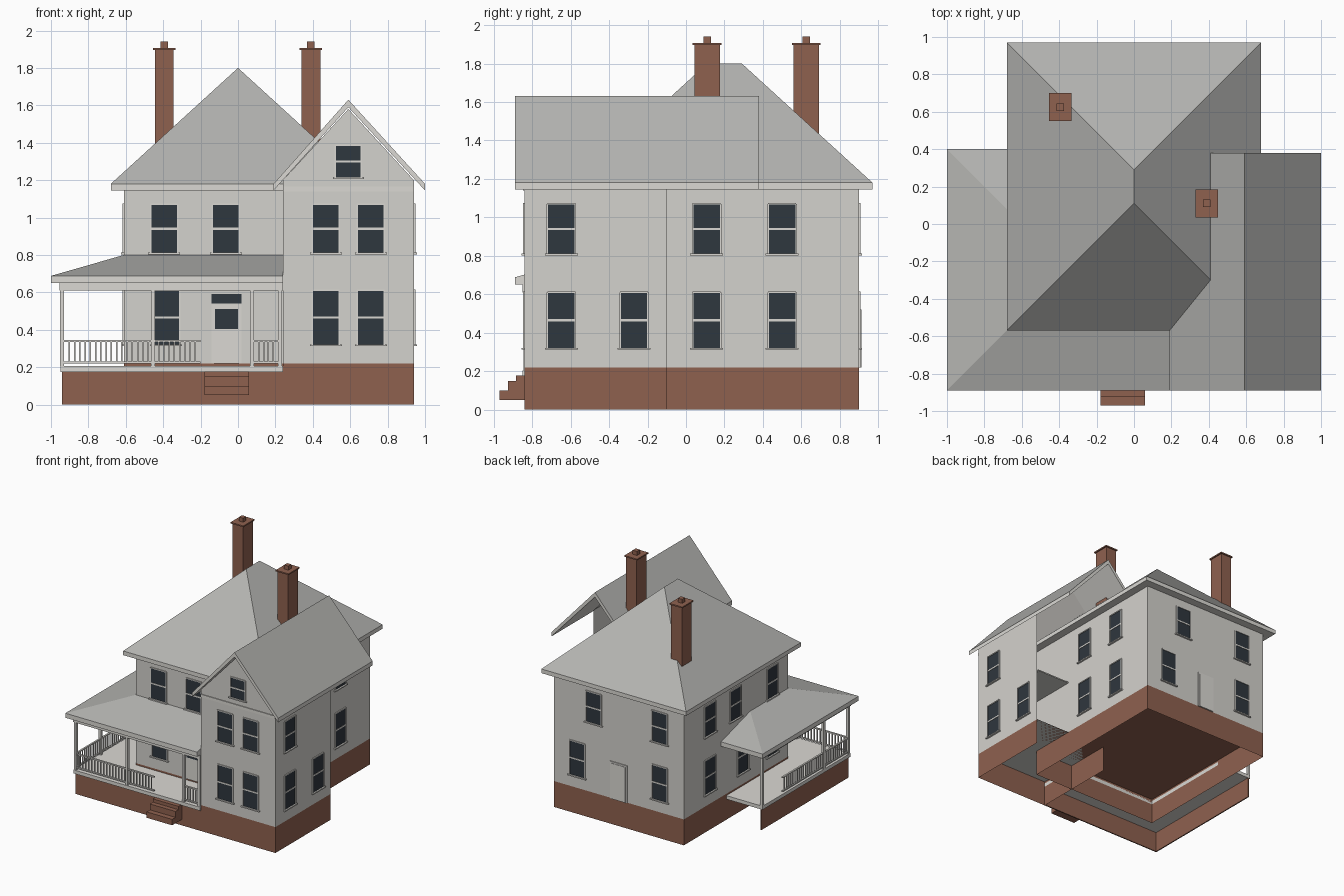
import bpy, bmesh
from mathutils import Vector

cube = bpy.data.objects.get("Cube")
if cube:
    bpy.data.objects.remove(cube)


def material(name, rgb):
    # sRGB bytes to linear colour
    lin = [((c / 255 + 0.055) / 1.055) ** 2.4 for c in rgb] + [1]
    m = bpy.data.materials.new(name)
    m.use_nodes = True
    m.diffuse_color = lin
    m.node_tree.nodes["Principled BSDF"].inputs["Base Color"].default_value = lin
    return m


WALL = material("wall_paint", (212, 210, 205))
TRIM = material("trim_paint", (219, 217, 212))
ROOF = material("roof_shingle", (180, 180, 177))
BRICK = material("brick", (143, 97, 79))
GLASS = material("window_glass", (47, 55, 62))


def finish(name, bm, mats, rule=None):
    me = bpy.data.meshes.new(name)
    for m in mats:
        me.materials.append(m)
    if rule:
        bm.normal_update()
        for f in bm.faces:
            f.material_index = rule(f)
    bm.to_mesh(me)
    bm.free()
    ob = bpy.data.objects.new(name, me)
    bpy.context.collection.objects.link(ob)
    return ob


def add_box(bm, x, y, z, mat=0, skip=()):
    """Box from (min, max) ranges; faces whose outward direction is in skip are left out."""
    ctr = Vector((sum(x) / 2, sum(y) / 2, sum(z) / 2))
    vs = bmesh.ops.create_cube(bm, size=1)["verts"]
    for v in vs:
        v.co = Vector((v.co.x * (x[1] - x[0]), v.co.y * (y[1] - y[0]), v.co.z * (z[1] - z[0]))) + ctr
    faces = {f for v in vs for f in v.link_faces}
    for f in faces:
        f.material_index = mat
        f.normal_update()
    gone = [f for f in faces if any(f.normal.dot(Vector(d)) > 0.9 for d in skip)]
    bmesh.ops.delete(bm, geom=gone, context="FACES")


def box(name, x, y, z, mat, skip=()):
    bm = bmesh.new()
    add_box(bm, x, y, z, 0, skip)
    return finish(name, bm, [mat])


def solid(name, verts, faces, mats, rule=None):
    bm = bmesh.new()
    vs = [bm.verts.new(v) for v in verts]
    for f in faces:
        bm.faces.new([vs[i] for i in f])
    bmesh.ops.recalc_face_normals(bm, faces=bm.faces)
    return finish(name, bm, mats, rule)


def extrude_y(name, profile, y0, y1, mats, rule=None, open_back=False):
    n = len(profile)
    verts = [(x, y, z) for y in (y0, y1) for x, z in profile]
    faces = [list(range(n)), list(range(n, 2 * n))]
    faces += [[i, (i + 1) % n, (i + 1) % n + n, i + n] for i in range(n)]
    if open_back:
        faces.pop(1)
    return solid(name, verts, faces, mats, rule)


def on_wall(bm, side, plane, u, z, depth, mat):
    """Plate on a wall; side is front, back, left (+x) or right (-x)."""
    sign = 1 if side in ("back", "left") else -1
    d = sorted((plane - sign * 0.002, plane + sign * depth))
    if side in ("front", "back"):
        add_box(bm, u, d, z, mat)
    else:
        add_box(bm, d, u, z, mat)


def window(name, side, plane, c, z0, z1, w=0.145):
    bm = bmesh.new()
    a, b, mid = c - w / 2, c + w / 2, (z0 + z1) / 2
    on_wall(bm, side, plane, (a, b), (z0, z1), 0.003, 0)
    on_wall(bm, side, plane, (a, b), (mid - 0.006, mid + 0.006), 0.006, 1)
    on_wall(bm, side, plane, (a - 0.013, b + 0.013), (z0 - 0.008, z0 + 0.002), 0.016, 1)
    for e in (a, b):
        on_wall(bm, side, plane, (e - 0.004, e + 0.004), (z0, z1), 0.008, 1)
    on_wall(bm, side, plane, (a, b), (z1 - 0.003, z1 + 0.005), 0.008, 1)
    finish(name, bm, [GLASS, TRIM])


DOWN, BACK = (0, 0, -1), (0, 1, 0)
roof_top = lambda f: 1 if f.normal.z > 0.1 else 0

# Foundations and walls
box("main_foundation", (-0.61, 0.61), (-0.5, 0.9), (0, 0.22), BRICK, [DOWN])
box("wing_foundation", (0.24, 0.94), (-0.84, -0.1), (0, 0.22), BRICK, [DOWN, BACK])
box("main_walls", (-0.61, 0.61), (-0.5, 0.9), (0.22, 1.16), WALL)
extrude_y("wing_walls", [(0.24, 0.22), (0.94, 0.22), (0.94, 1.2), (0.59, 1.58), (0.24, 1.2)],
          -0.84, -0.1, [WALL], open_back=True)
box("wing_upper_floor", (0.25, 0.93), (-0.83, -0.1), (0.68, 0.69), WALL)
box("wing_frieze", (0.24, 0.94), (-0.847, -0.83), (1.14, 1.165), TRIM)

# Main hip roof with fascia
E, R = 0.68, 1.18
hip = [(x, y, z) for z in (1.145, R) for x, y in ((-E, -0.57), (E, -0.57), (E, 0.97), (-E, 0.97))]
hip += [(0, 0.11, 1.8), (0, 0.29, 1.8)]
solid("main_roof", hip,
      [(0, 1, 2, 3), (0, 1, 5, 4), (1, 2, 6, 5), (2, 3, 7, 6), (3, 0, 4, 7),
       (4, 5, 8), (5, 6, 9, 8), (6, 7, 9), (7, 4, 8, 9)], [TRIM, ROOF], roof_top)

# Wing gable roof
extrude_y("wing_roof", [(1, 1.18), (1, 1.145), (0.59, 1.59), (0.19, 1.145), (0.19, 1.18), (0.59, 1.63)],
          -0.89, 0.38, [TRIM, ROOF], roof_top)

# Porch roof wrapping the front and one side
plan = [(-1, -0.89), (0.24, -0.89), (0.24, -0.5), (-0.61, -0.5), (-0.61, 0.4), (-1, 0.4)]
pv = [(x, y, z) for z in (0.65, 0.688) for x, y in plan]
pv += [(0.24, -0.5, 0.8), (-0.61, -0.5, 0.8), (-0.61, 0.01, 0.8)]
solid("porch_roof", pv,
      [(0, 1, 2, 3, 4, 5), (0, 1, 7, 6), (5, 0, 6, 11), (4, 5, 11, 10), (1, 2, 8, 7),
       (7, 8, 12), (6, 7, 12, 13), (11, 6, 13, 14), (10, 11, 14)], [TRIM, ROOF], roof_top)

# Porch floor, skirt and beams
bm = bmesh.new()
add_box(bm, (-0.95, 0.24), (-0.85, -0.5), (0.175, 0.205))
add_box(bm, (-0.95, -0.61), (-0.5, 0.33), (0.175, 0.205))
finish("porch_floor", bm, [TRIM])
bm = bmesh.new()
add_box(bm, (-0.94, 0.24), (-0.84, -0.83), (0, 0.175))
add_box(bm, (-0.94, -0.93), (-0.83, 0.33), (0, 0.175))
finish("porch_skirt", bm, [BRICK])
bm = bmesh.new()
add_box(bm, (-0.955, 0.24), (-0.85, -0.82), (0.61, 0.65))
add_box(bm, (-0.955, -0.925), (-0.82, 0.33), (0.61, 0.65))
finish("porch_beams", bm, [TRIM])

# Porch posts
bm = bmesh.new()
for px, py in ((-0.94, -0.835), (-0.455, -0.835), (0.075, -0.835), (0.225, -0.835), (-0.94, -0.5), (-0.94, 0.32)):
    add_box(bm, (px - 0.011, px + 0.011), (py - 0.011, py + 0.011), (0.205, 0.61))
finish("porch_posts", bm, [TRIM])


# Porch railings
def railing(name, a, b, along_x, line):
    bm = bmesh.new()

    def bar(u, z, half):
        w = (line - half, line + half)
        add_box(bm, *((u, w) if along_x else (w, u)), z)
    for z in (0.22, 0.335):
        bar((a, b), (z, z + 0.01), 0.007)
    n = round((b - a) / 0.028)
    for i in range(1, n):
        u = a + (b - a) * i / n
        bar((u - 0.004, u + 0.004), (0.225, 0.34), 0.004)
    finish(name, bm, [TRIM])


railing("front_railing_long", -0.93, -0.2, True, -0.835)
railing("front_railing_short", 0.085, 0.215, True, -0.835)
railing("side_railing", -0.83, 0.05, False, -0.94)

# Porch steps
extrude = [(-0.97, -0.84, 0.1), (-0.925, -0.84, 0.15), (-0.885, -0.84, 0.178)]
bm = bmesh.new()
low = 0.05
for y0, y1, top in extrude:
    add_box(bm, (-0.18, 0.06), (y0, y1), (low, top))
    low = top
finish("porch_steps", bm, [BRICK])

# Chimneys with cap and flue
for name, cx, cy in (("right_chimney", -0.395, 0.625), ("left_chimney", 0.39, 0.11)):
    bm = bmesh.new()
    for hx, hy, z0, z1 in ((0.05, 0.066, 1.16, 1.895), (0.06, 0.075, 1.895, 1.906), (0.02, 0.02, 1.906, 1.94)):
        add_box(bm, (cx - hx, cx + hx), (cy - hy, cy + hy), (z0, z1))
    finish(name, bm, [BRICK])

# Windows: side, wall plane, upper centres, lower centres
rows = (("main_front", "front", -0.5, (-0.395, -0.065), (-0.385,)),
        ("wing_front", "front", -0.84, (0.47, 0.71), (0.47, 0.71)),
        ("wing_left", "left", 0.94, (-0.648,), (-0.648, -0.27)),
        ("main_left", "left", 0.61, (0.107, 0.5), (0.107, 0.5)),
        ("main_back", "back", 0.9, (0.235, -0.385), (0.39, -0.385)),
        ("main_right", "right", -0.61, (0.55, 0.21, -0.285), (0.55, 0.11, -0.285)))
for name, side, plane, upper, lower in rows:
    for label, z0, z1, centres in (("upper", 0.81, 1.07), ("lower", 0.32, 0.61)) and \
            (("upper", 0.81, 1.07, upper), ("lower", 0.32, 0.61, lower)):
        for i, c in enumerate(centres):
            window(f"{name}_{label}_window_{i + 1}", side, plane, c, z0, z1)
window("gable_window", "front", -0.84, 0.59, 1.215, 1.385, 0.14)

# Doors
for name, side, plane, c in (("front_door", "front", -0.5, -0.062), ("back_door", "back", 0.9, 0)):
    bm = bmesh.new()
    on_wall(bm, side, plane, (c - 0.08, c + 0.08), (0.22, 0.535), 0.008, 0)
    on_wall(bm, side, plane, (c - 0.067, c + 0.067), (0.22, 0.522), 0.012, 0)
    if side == "front":
        on_wall(bm, side, plane, (c - 0.062, c + 0.062), (0.405, 0.512), 0.015, 1)
        on_wall(bm, side, plane, (c - 0.08, c + 0.08), (0.54, 0.592), 0.004, 1)
    finish(name, bm, [TRIM, GLASS])
